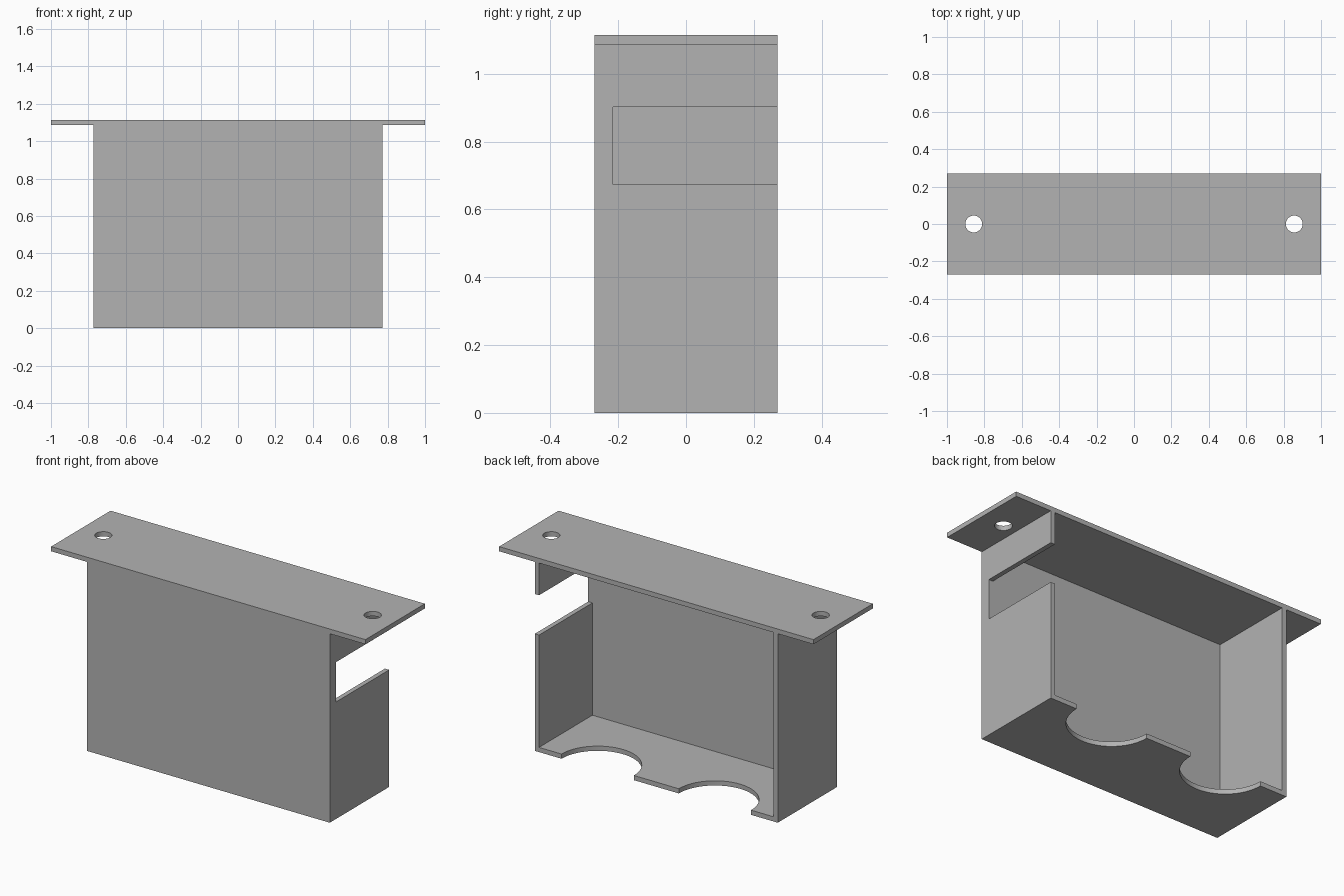
import bpy
import math

cube = bpy.data.objects.get("Cube")
if cube:
    bpy.data.objects.remove(cube, do_unlink=True)

# Main dimensions
HALF_X, HALF_Y = 0.773, 0.27
TOP, HEIGHT = 1.087, 1.114
WALL, FRONT = 0.027, 0.055

grey = bpy.data.materials.new("plain grey")
grey.use_nodes = True
COLOR = (0.45, 0.45, 0.45, 1)
grey.diffuse_color = COLOR
grey.node_tree.nodes["Principled BSDF"].inputs["Base Color"].default_value = COLOR


def box(name, low, high):
    """Box between two opposite corners."""
    center = [(a + b) / 2 for a, b in zip(low, high)]
    bpy.ops.mesh.primitive_cube_add(size=1, location=center)
    ob = bpy.context.object
    ob.name = name
    ob.scale = [b - a for a, b in zip(low, high)]
    bpy.ops.object.transform_apply(location=True, rotation=False, scale=True)
    ob.data.materials.append(grey)
    return ob


def cylinder(name, radius, location):
    """Upright cylinder used as a round cutter."""
    bpy.ops.mesh.primitive_cylinder_add(vertices=64, radius=radius, depth=0.2, location=location)
    ob = bpy.context.object
    ob.name = name
    ob.data.materials.append(grey)
    return ob


def cut(target, cutter):
    """Subtract the cutter from the target and discard it."""
    cutter.hide_render = True
    mod = target.modifiers.new("cut", "BOOLEAN")
    mod.operation = "DIFFERENCE"
    mod.solver = "EXACT"
    mod.object = cutter
    bpy.context.view_layer.objects.active = target
    bpy.ops.object.modifier_apply(modifier=mod.name)
    bpy.data.objects.remove(cutter, do_unlink=True)


# Housing: floor, front wall and two side walls, open at the back
housing = box("housing", (-HALF_X, -HALF_Y, 0), (HALF_X, HALF_Y, TOP))
cut(housing, box("cavity_cutter", (WALL - HALF_X, FRONT - HALF_Y, WALL),
                 (HALF_X - WALL, 1, 2)))

# Slot in the left side wall, open to the back
cut(housing, box("slot_cutter", (HALF_X - 2 * WALL, FRONT - HALF_Y, 0.673), (1, 1, 0.902)))

# Mounting plate across the top
plate = box("mounting_plate", (-1, -HALF_Y, TOP), (1, HALF_Y, HEIGHT))

# Half-round floor notches and screw holes, mirrored left and right
for side in (-1, 1):
    cut(housing, cylinder("floor_notch_cutter", 0.23, (side * 0.373, HALF_Y, 0)))
    cut(plate, cylinder("screw_hole_cutter", 0.045, (side * 0.857, 0, HEIGHT)))

# Smooth the round cuts and keep the edges sharp
for ob in (housing, plate):
    bpy.ops.object.select_all(action="DESELECT")
    ob.select_set(True)
    bpy.context.view_layer.objects.active = ob
    bpy.ops.object.shade_smooth_by_angle(angle=math.radians(30))
